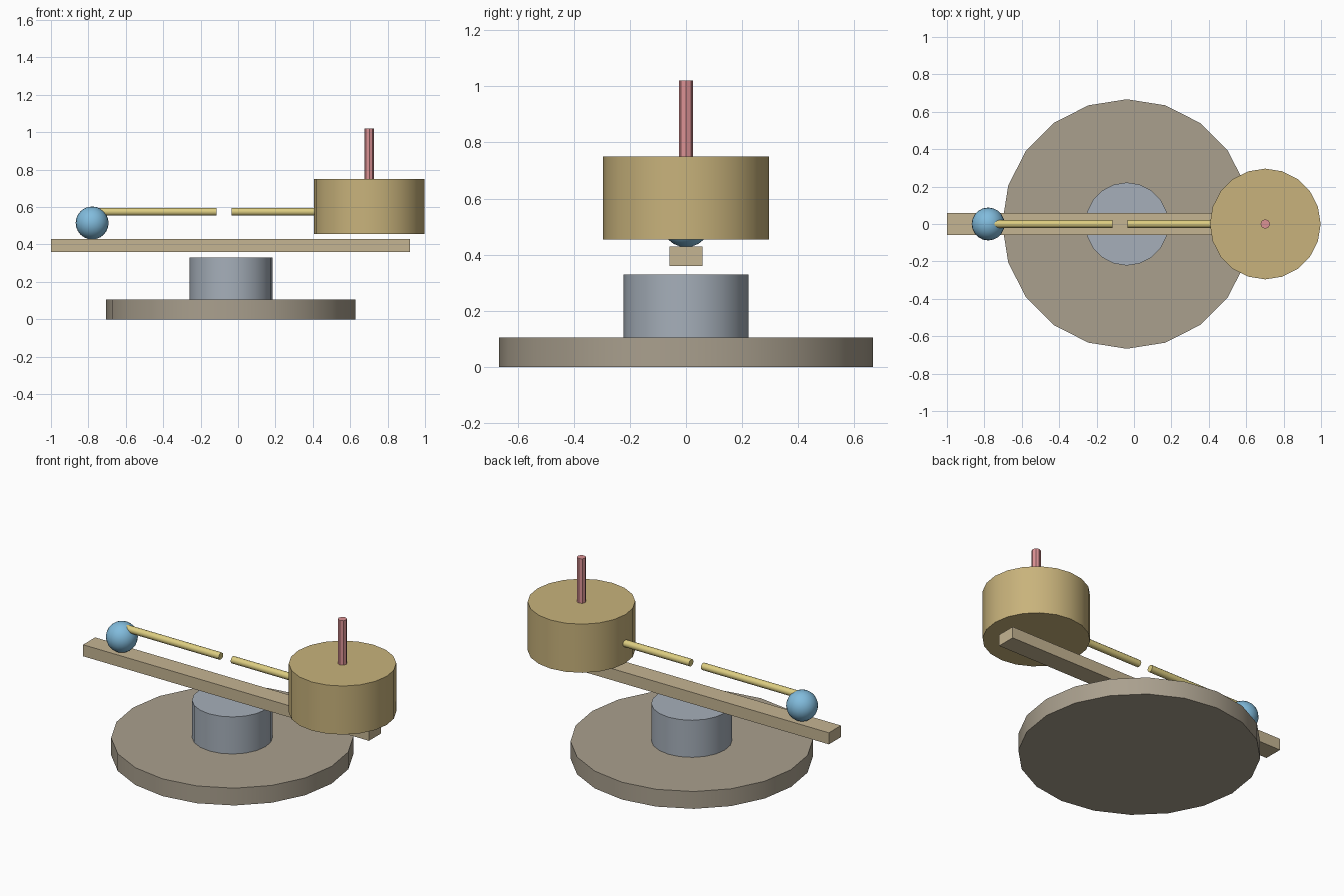
import bpy
from math import pi, radians

if "Cube" in bpy.data.objects:
    bpy.data.objects.remove(bpy.data.objects["Cube"])


def finish(name, color):
    obj = bpy.context.object
    obj.name = name
    mat = bpy.data.materials.new(name + "_paint")
    mat.diffuse_color = (*color, 1)
    mat.use_nodes = True
    mat.node_tree.nodes["Principled BSDF"].inputs["Base Color"].default_value = mat.diffuse_color
    obj.data.materials.append(mat)
    bpy.ops.object.shade_smooth_by_angle(angle=radians(35))
    return obj


def upright(name, x, r, z0, z1, sides, color):
    bpy.ops.mesh.primitive_cylinder_add(
        vertices=sides, radius=r, depth=z1 - z0, location=(x, 0, (z0 + z1) / 2))
    return finish(name, color)


def rod(name, x0, x1, z, r, color):
    bpy.ops.mesh.primitive_cylinder_add(
        vertices=12, radius=r, depth=x1 - x0,
        location=((x0 + x1) / 2, 0, z), rotation=(0, pi / 2, 0))
    return finish(name, color)


# Round base and central pedestal
upright("base_disc", -0.038, 0.667, 0, 0.105, 20, (0.40, 0.35, 0.27))
upright("pedestal", -0.038, 0.222, 0.105, 0.33, 20, (0.38, 0.43, 0.49))

# Long flat beam floating above the pedestal
bpy.ops.mesh.primitive_cube_add(size=1, location=(-0.04, 0, 0.395))
bpy.context.object.scale = (1.92, 0.116, 0.07)
bpy.ops.object.transform_apply(location=False, rotation=False, scale=True)
finish("beam", (0.56, 0.46, 0.29))

# Drum with its upright pin
upright("drum", 0.702, 0.296, 0.455, 0.75, 20, (0.58, 0.45, 0.20))
upright("drum_pin", 0.702, 0.0255, 0.75, 1.02, 8, (0.72, 0.29, 0.30))

# Ball on the far end of the beam
bpy.ops.mesh.primitive_uv_sphere_add(
    segments=20, ring_count=12, radius=0.088, location=(-0.78, 0, 0.515))
finish("ball", (0.22, 0.50, 0.72))

# Split rod reaching into the ball and into the drum
rod("ball_rod", -0.78, -0.115, 0.575, 0.021, (0.72, 0.61, 0.22))
rod("drum_rod", -0.035, 0.63, 0.575, 0.021, (0.72, 0.61, 0.22))
